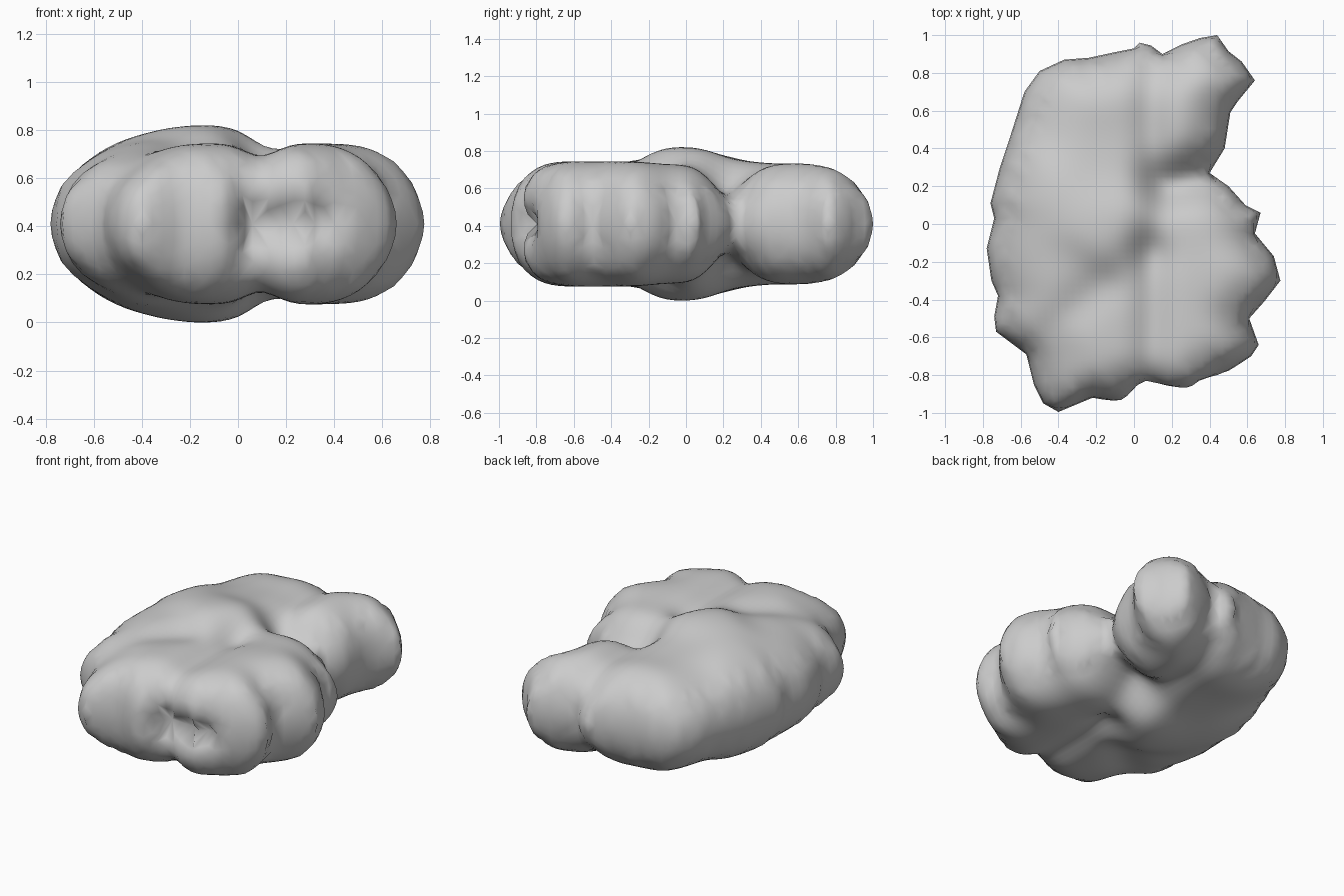
import bpy, bmesh, math
from mathutils import Vector
from mathutils.geometry import delaunay_2d_cdt

if "Cube" in bpy.data.objects:
    bpy.data.objects.remove(bpy.data.objects["Cube"])

MID = 0.41            # height of the symmetry plane

# plan outline of the cushion-like body
outline = [(-.58, .70), (-.5, .81), (-.37, .87), (-.24, .88), (-.1, .91), (0, .93), (.03, .96),
           (.09, .945), (.15, .90), (.25, .95), (.35, .985), (.44, 1.0), (.5, .915), (.57, .86),
           (.64, .76), (.55, .65), (.51, .59), (.48, .4), (.4, .27), (.5, .2), (.59, .1), (.67, .06),
           (.64, -.05), (.74, -.17), (.775, -.3), (.69, -.41), (.61, -.5), (.66, -.64), (.62, -.7),
           (.5, -.78), (.4, -.84), (.28, -.94), (.23, -.915), (.12, -.91), (.06, -.87), (0, -.915),
           (-.07, -.945), (-.22, -.92), (-.4, -.995), (-.48, -.95), (-.53, -.85), (-.57, -.69),
           (-.73, -.57), (-.74, -.49), (-.72, -.38), (-.755, -.3), (-.78, -.13), (-.74, .03),
           (-.76, .11), (-.71, .3), (-.65, .48)]

# lobe centres: x, y, half thickness
lobes = [(-.2, .02, .445), (-.42, .12, .40), (-.42, -.25, .37), (-.2, .3, .37), (-.2, .45, .335),
         (-.25, .65, .355), (-.15, -.62, .36), (-.35, -.75, .34), (.35, -.35, .36),
         (.35, -.65, .36), (.3, -.05, .34), (.38, .62, .36), (.48, .82, .35)]

# grooves between lobes: ax, ay, bx, by, relative depth, width
grooves = [(.1, .25, .09, .95, .22, .07), (.17, .2, .42, .27, .6, .1),
           (-.45, -.55, .08, -.12, .15, .08), (.1, -.15, .09, -.9, .22, .07)]


def seg_dist(p, a, b):
    ab = b - a
    t = max(0, min(1, (p - a).dot(ab) / max(ab.length_squared, 1e-9)))
    return (p - a - ab * t).length


pts = [Vector(p) for p in outline]

# subdivide outline
rim = []
for i, a in enumerate(pts):
    b = pts[(i + 1) % len(pts)]
    n = max(1, round((b - a).length / 0.05))
    rim += [a.lerp(b, k / n) for k in range(n)]
N = len(rim)


def half_height(p):
    # rim rounding is wide on the left, narrow at the front
    rx = .36 - .07 * math.tanh(p.x * 4)
    ry = .235 + .055 * math.tanh(p.y * 3)
    S = [Vector(((q.x - p.x) / rx, (q.y - p.y) / ry)) for q in pts]
    o = Vector((0, 0))
    d = min(1, min(seg_dist(o, S[i - 1], S[i]) for i in range(len(S))))
    w = [math.exp(-((p.x - x) ** 2 + (p.y - y) ** 2) / .025) + 1e-9 for x, y, _ in lobes]
    h = sum(k * l[2] for k, l in zip(w, lobes)) / sum(w)
    for ax, ay, bx, by, dep, wid in grooves:
        h *= 1 - dep * math.exp(-(seg_dist(p, Vector((ax, ay)), Vector((bx, by))) / wid) ** 2)
    return h * math.sqrt(1 - (1 - d) ** 2)


# plan points: rim, inset rings, interior grid
cloud = list(rim)
for s in (.006, .02, .042):
    for i, p in enumerate(rim):
        t = (rim[(i + 1) % N] - rim[i - 1]).normalized()
        cloud.append(p + Vector((t.y, -t.x)) * s)
step = .036
for i in range(-23, 24):
    for j in range(-29, 30):
        p = Vector((i * step, j * step))
        if min(seg_dist(p, rim[k - 1], rim[k]) for k in range(N)) > .058:
            cloud.append(p)
verts, _, faces, _, _, _ = delaunay_2d_cdt(cloud, [], [list(range(N))[::-1]], 1, 1e-5)

# upper half of the body
bm = bmesh.new()
vs = [bm.verts.new((p.x, p.y, 0)) for p in verts]
for f in faces:
    bm.faces.new([vs[i] for i in f])
bmesh.ops.delete(bm, geom=[v for v in bm.verts if not v.link_faces], context='VERTS')
H = {v: 0 if v.is_boundary else half_height(v.co.xy) ** 2 for v in bm.verts}

# smooth the squared height, which keeps the rim round
for _ in range(6):
    new = dict(H)
    for v in bm.verts:
        if not v.is_boundary:
            ws = [(1 / e.calc_length(), H[e.other_vert(v)]) for e in v.link_edges]
            new[v] = .5 * H[v] + .5 * sum(a * b for a, b in ws) / sum(a for a, _ in ws)
    H = new
top = max(H.values())

# set heights, then tuck the front crease inward under the right lobe
for v in bm.verts:
    v.co.z = MID * math.sqrt(H[v] / top)
    r = seg_dist(v.co.xy, Vector((.1, -.91)), Vector((.33, -.92)))
    v.co.y += .15 * math.exp(-(r / .11) ** 2) * math.exp(-abs(v.co.z) / .1)

# mirror to the lower half
dup = bmesh.ops.duplicate(bm, geom=bm.verts[:] + bm.edges[:] + bm.faces[:])["geom"]
for g in dup:
    if isinstance(g, bmesh.types.BMVert):
        g.co.z = -g.co.z
bmesh.ops.remove_doubles(bm, verts=bm.verts, dist=1e-4)
bmesh.ops.recalc_face_normals(bm, faces=bm.faces)
for f in bm.faces:
    f.smooth = True
for v in bm.verts:
    v.co.z += MID
me = bpy.data.meshes.new("lobed_body")
bm.to_mesh(me)
bm.free()
bpy.context.collection.objects.link(bpy.data.objects.new("lobed_body", me))
